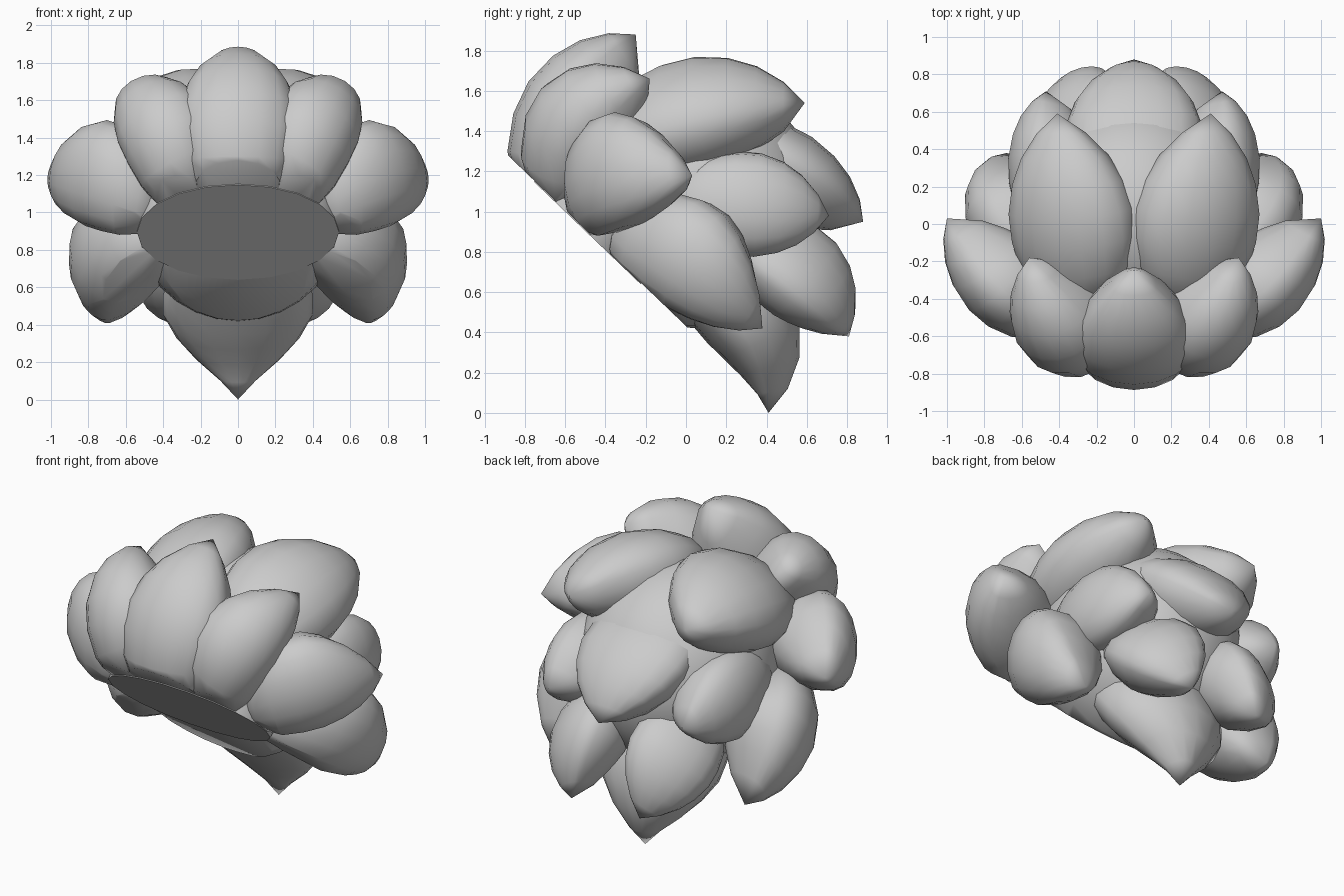
import bpy, bmesh, math
from mathutils import Vector

if "Cube" in bpy.data.objects:
    bpy.data.objects.remove(bpy.data.objects["Cube"])

CUT_P = Vector((0, -0.51, 0.92))          # slanted flat underside
CUT_N = Vector((0, -0.69, -0.72)).normalized()
PROFILE = [(0.0, 0.0), (0.04, 0.42), (0.12, 0.7), (0.25, 0.91), (0.4, 1.0),
           (0.54, 1.0), (0.68, 0.88), (0.8, 0.68), (0.91, 0.38), (1.0, 0.0)]
SIDES = 16


def finish(name, bm, cut):
    if cut:
        geom = bm.verts[:] + bm.edges[:] + bm.faces[:]
        res = bmesh.ops.bisect_plane(bm, geom=geom, plane_co=CUT_P, plane_no=CUT_N, clear_outer=True)
        edges = [e for e in res["geom_cut"] if isinstance(e, bmesh.types.BMEdge)]
        if edges:
            bmesh.ops.holes_fill(bm, edges=edges, sides=0)
    bmesh.ops.recalc_face_normals(bm, faces=bm.faces[:])
    me = bpy.data.meshes.new(name)
    bm.to_mesh(me)
    bm.free()
    ob = bpy.data.objects.new(name, me)
    bpy.context.collection.objects.link(ob)
    bpy.ops.object.select_all(action='DESELECT')
    ob.select_set(True)
    bpy.context.view_layer.objects.active = ob
    bpy.ops.object.shade_smooth_by_angle(angle=math.radians(45))


def petal(name, base, ctrl, tip, out, w, t, inner=1.5, taper=1.0, cut=True, side=1):
    """Plump pointed petal swept along a curve; thicker and blunter on its inner side."""
    base, ctrl, tip, out = (Vector((v[0] * side, v[1], v[2])) for v in (base, ctrl, tip, out))
    across = (tip - base).cross(out).normalized()
    bm = bmesh.new()
    rings = []
    for s, r in PROFILE:
        if s > 0.4:
            r **= taper
        c = base * (1 - s) ** 2 + ctrl * 2 * s * (1 - s) + tip * s * s
        tan = ((ctrl - base) * (1 - s) + (tip - ctrl) * s).normalized()
        nrm = across.cross(tan).normalized()
        if r == 0:
            rings.append([bm.verts.new(c)])
            continue
        ring = []
        for i in range(SIDES):
            a = 2 * math.pi * i / SIDES
            depth = t * r if math.sin(a) > 0 else t * inner * r ** 0.7
            ring.append(bm.verts.new(c + across * (w * r * math.cos(a)) + nrm * (depth * math.sin(a))))
        rings.append(ring)
    for a, b in zip(rings, rings[1:]):
        for i in range(SIDES):
            j = (i + 1) % SIDES
            if len(a) == 1:
                bm.faces.new((a[0], b[j], b[i]))
            elif len(b) == 1:
                bm.faces.new((a[i], a[j], b[0]))
            else:
                bm.faces.new((a[i], a[j], b[j], b[i]))
    finish(name, bm, cut)


# Centre petals: top front, bottom, back
petal("top_petal", (0, -.71, 1.0), (0, -.78, 1.58), (0, -.25, 1.88), (0, -.9, .45), .32, .2, inner=1.9)
petal("bottom_petal", (0, -.22, .80), (0, .36, .57), (0, .41, 0), (0, -.7, -.7), .40, .18,
      inner=1.7, taper=1.5, cut=False)
petal("back_petal", (0, .05, 1.40), (0, .55, 1.31), (0, .88, .95), (0, .75, .65), .36, .17, 1.7)

# Mirrored petals: outer ring, then inner ring
PAIRS = [
    ("upper_petal", (.25, -.6, 1.02), (.38, -.71, 1.55), (.56, -.18, 1.66), (.4, -.8, .4), .26, .23),
    ("side_petal", (.42, -.5, 1.02), (.76, -.47, 1.31), (1.0, .03, 1.18), (.75, -.6, .1), .29, .18, 1.8),
    ("lower_petal", (.38, -.32, .92), (.87, 0, .88), (.68, .38, .42), (.9, -.1, -.2), .28, .19, 1.9),
    ("inner_top_petal", (.28, -.45, 1.3), (.32, 0, 1.6), (.41, .59, 1.54), (.42, 0, .9), .355, .23, 1.3),
    ("inner_side_petal", (.46, -.12, 1.04), (.56, .35, 1.06), (.47, .71, .98), (.9, .3, .1), .26, .16, 1.9),
    ("inner_low_petal", (.30, .25, .87), (.37, .67, .79), (.24, .81, .38), (.5, .82, .15), .27, .14, 2.0),
]
for name, *spec in PAIRS:
    for side, label in ((1, "right"), (-1, "left")):
        petal(f"{name}_{label}", *spec, side=side)

# Rounded core filling the gaps between petals
bm = bmesh.new()
bmesh.ops.create_uvsphere(bm, u_segments=24, v_segments=16, radius=1)
for v in bm.verts:
    v.co = Vector((v.co.x * .59, v.co.y * .62 + .05, v.co.z * .62 + 1.04))
finish("core", bm, True)

# Flat oval base plate on the slanted underside
bm = bmesh.new()
bmesh.ops.create_cone(bm, cap_ends=True, segments=20, radius1=.54, radius2=.56, depth=.16)
right = Vector((1, 0, 0))
up = CUT_N.cross(right)
for v in bm.verts:
    x, y, z = v.co
    v.co = Vector((0, -.48, .905)) + right * x + up * (y * .68) - CUT_N * (z + .065)
finish("base_plate", bm, False)
